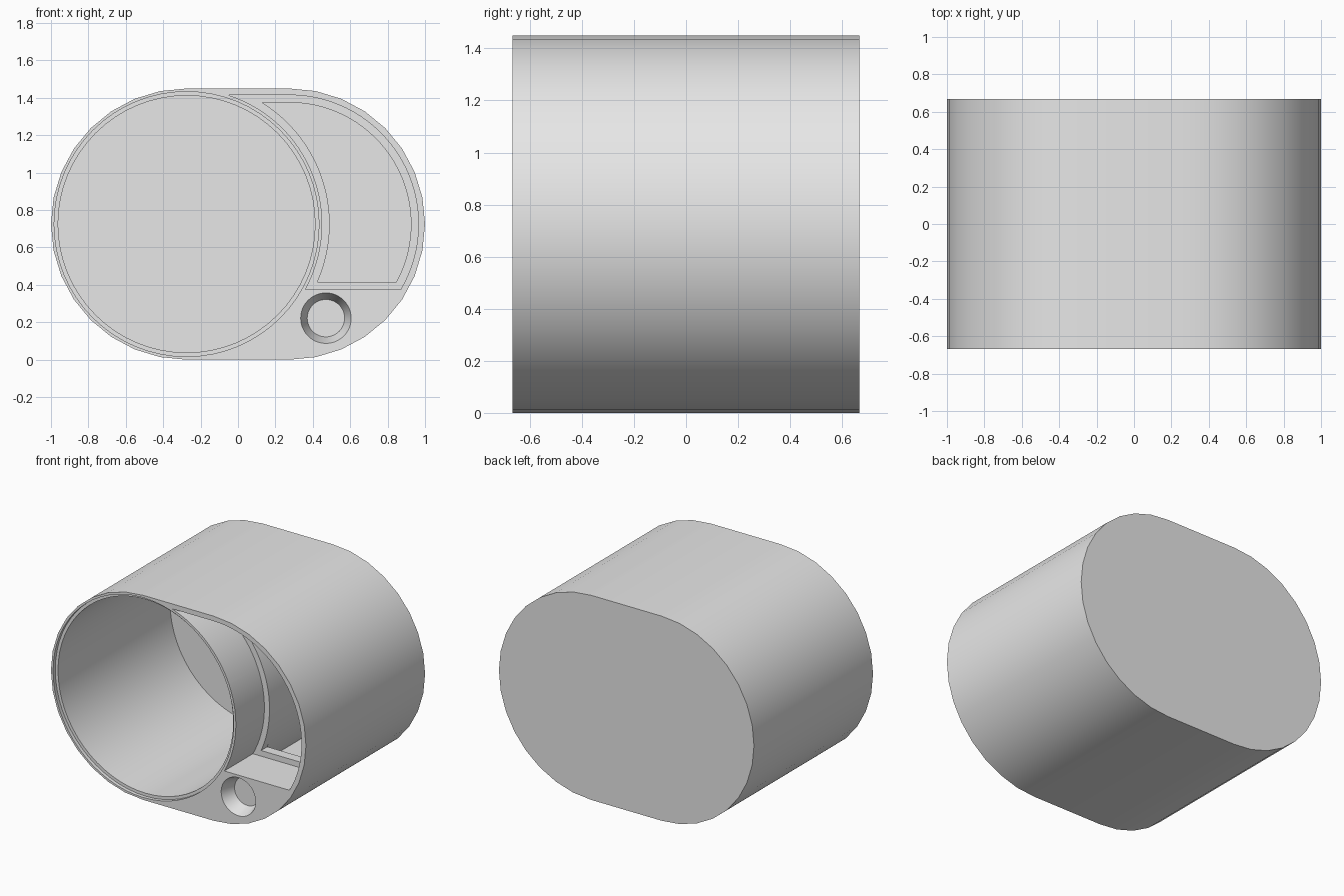
import bpy
import bmesh
from math import asin, cos, sin, pi, sqrt, radians

if "Cube" in bpy.data.objects:
    bpy.data.objects.remove(bpy.data.objects["Cube"])

FRONT, BACK = -0.667, 0.667
MID = 0.725           # height of both arc centres
SIDE = 0.275          # distance of the arc centres from the middle
FLOOR = 1.28          # depth of the deep recesses

grey = bpy.data.materials.new("plain_grey")
grey.use_nodes = True
grey.diffuse_color = (0.8, 0.8, 0.8, 1)
grey.node_tree.nodes["Principled BSDF"].inputs["Base Color"].default_value = (0.8, 0.8, 0.8, 1)


def arc(cx, cz, r, start, end, steps):
    angles = [start + (end - start) * i / steps for i in range(steps + 1)]
    return [(cx + r * cos(a), cz + r * sin(a)) for a in angles]


def circle(cx, cz, r, steps=64):
    return arc(cx, cz, r, 0, 2 * pi, steps)[:-1]


def loft(name, near, y_near, far, y_far):
    """Solid between two matching x-z outlines."""
    bm = bmesh.new()
    a = [bm.verts.new((x, y_near, z)) for x, z in near]
    b = [bm.verts.new((x, y_far, z)) for x, z in far]
    bm.faces.new(a)
    bm.faces.new(b[::-1])
    for i in range(len(a)):
        j = (i + 1) % len(a)
        bm.faces.new((a[j], a[i], b[i], b[j]))
    bmesh.ops.recalc_face_normals(bm, faces=bm.faces)
    mesh = bpy.data.meshes.new(name)
    bm.to_mesh(mesh)
    bm.free()
    mesh.materials.append(grey)
    obj = bpy.data.objects.new(name, mesh)
    bpy.context.collection.objects.link(obj)
    return obj


def pocket_outline(r_left, r_right, bottom):
    """Crescent between the round bore and the right-hand end wall."""
    drop = MID - bottom
    top_angle = asin(r_right / r_left)
    outer = arc(SIDE, MID, r_right, -asin(drop / r_right), pi / 2, 32)
    inner = arc(-SIDE, MID, r_left, top_angle, -asin(drop / r_left), 32)
    return outer + inner


def carve(body, name, near, start, depth, far=None):
    cutter = loft(name, near, FRONT + start, far or near, FRONT + depth)
    cutter.hide_render = True
    mod = body.modifiers.new(name, 'BOOLEAN')
    mod.operation = 'DIFFERENCE'
    mod.solver = 'EXACT'
    mod.object = cutter
    bpy.context.view_layer.objects.active = body
    bpy.ops.object.modifier_apply(modifier=name)
    bpy.data.objects.remove(cutter)


# Rounded body
shell = (arc(SIDE, MID, MID, -pi / 2, pi / 2, 16)
         + arc(-SIDE, MID, MID, pi / 2, 3 * pi / 2, 16))
body = loft("case_body", shell, FRONT, shell, BACK)

# Round bore with a shallow rim step
carve(body, "bore_rim", circle(-SIDE, MID, 0.708), -0.1, 0.025)
carve(body, "bore", circle(-SIDE, MID, 0.687), -0.1, FLOOR)

# Side pocket: wide mouth, narrow lip, deeper chamber behind
carve(body, "pocket_mouth", pocket_outline(0.725, 0.69, 0.375), -0.1, 0.32)
carve(body, "pocket_lip", pocket_outline(0.765, 0.65, 0.415), -0.1, 0.4)
carve(body, "pocket_chamber", pocket_outline(0.762, 0.653, 0.23), 0.39, FLOOR)

# Tapered round socket
carve(body, "socket", circle(0.47, 0.222, 0.17, 48), -0.1, 0.1,
      circle(0.47, 0.222, 0.1, 48))

bpy.ops.object.select_all(action='DESELECT')
body.select_set(True)
bpy.context.view_layer.objects.active = body
bpy.ops.object.shade_smooth_by_angle(angle=radians(30))
